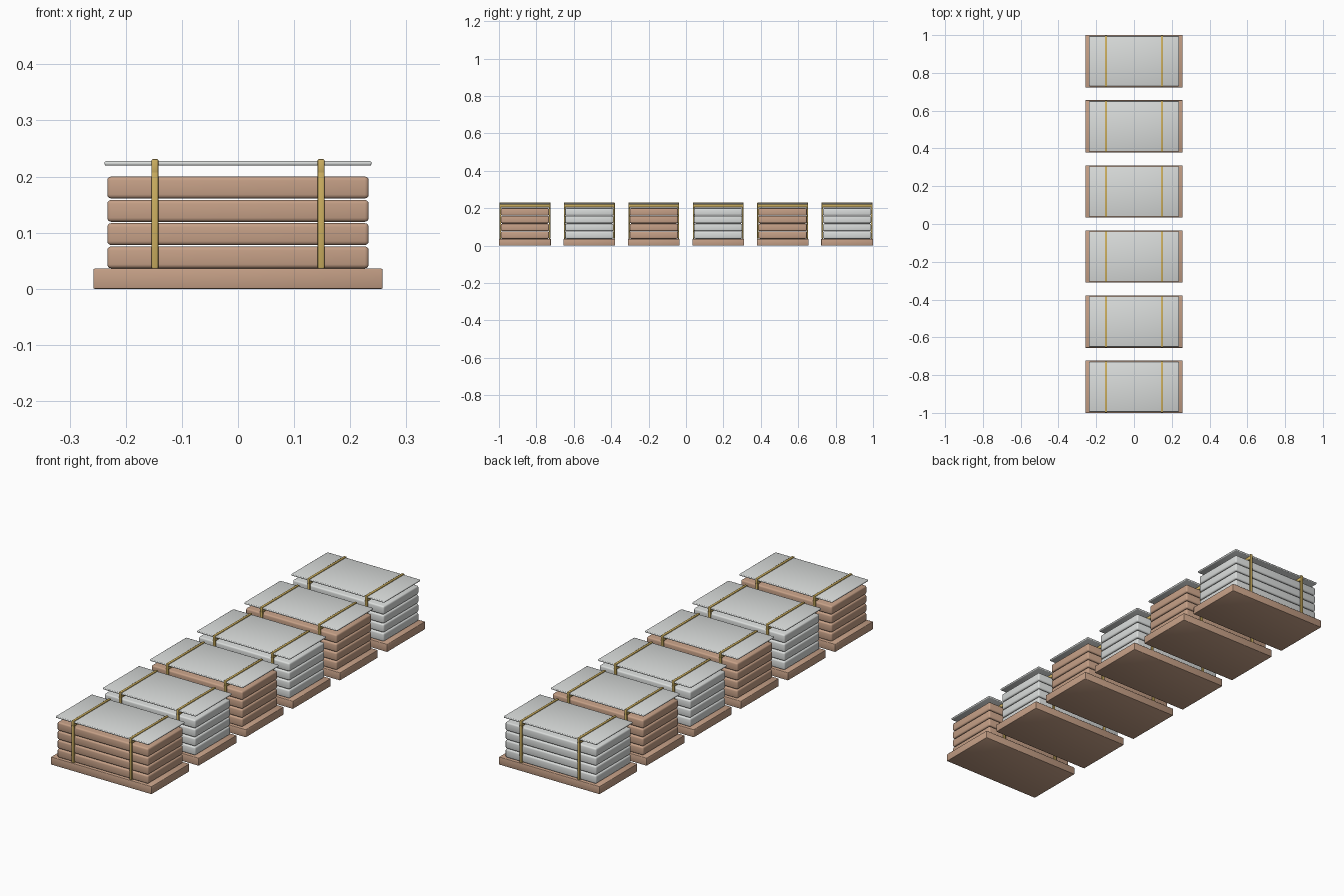
import bpy

cube = bpy.data.objects.get("Cube")
if cube:
    bpy.data.objects.remove(cube, do_unlink=True)


def make_material(name, rgb):
    mat = bpy.data.materials.new(name)
    mat.use_nodes = True
    color = (*rgb, 1.0)
    mat.diffuse_color = color
    mat.node_tree.nodes["Principled BSDF"].inputs["Base Color"].default_value = color
    return mat


TAN = make_material("tan", (0.56, 0.35, 0.24))
WHITE = make_material("pale grey", (0.70, 0.72, 0.71))
GOLD = make_material("strap gold", (0.62, 0.44, 0.12))


def rounded_box(name, center, size, radius, mat, segments=2):
    """Box with rounded edges and fully smooth shading."""
    bpy.ops.mesh.primitive_cube_add(size=1, location=center)
    obj = bpy.context.object
    obj.name = name
    obj.scale = size
    bpy.ops.object.transform_apply(location=False, rotation=False, scale=True)
    obj.data.materials.append(mat)
    bevel = obj.modifiers.new("rounding", "BEVEL")
    bevel.width = radius
    bevel.segments = segments
    bpy.ops.object.shade_smooth()
    return obj


STACKS = 6
SPACING = 0.3446
LAYERS = 4
PALLET_H = 0.036
LAYER_STEP = 0.0415
STRAP_X = 0.148
STRAP_Y = 0.132
STRAP_TOP = 0.231

for i in range(STACKS):
    y = (i - (STACKS - 1) / 2) * SPACING
    bag_mat = WHITE if i % 2 else TAN

    # Base board
    rounded_box(f"pallet_{i}", (0, y, PALLET_H / 2), (0.515, 0.277, PALLET_H),
                0.002, TAN)

    # Stacked bags
    for layer in range(LAYERS):
        z = 0.056 + layer * LAYER_STEP
        rounded_box(f"bag_{i}_{layer}", (0, y, z), (0.466, 0.258, 0.039),
                    0.007, bag_mat, 3)

    # Cover sheet floating above the bags
    rounded_box(f"cover_sheet_{i}", (0, y, 0.2235), (0.476, 0.266, 0.008),
                0.003, WHITE)

    # Straps: an upright on each face, joined by a bar across the top
    for side, sx in (("right", -1), ("left", 1)):
        x = sx * STRAP_X
        rounded_box(f"strap_top_{side}_{i}", (x, y, 0.218),
                    (0.012, 2 * STRAP_Y + 0.008, 0.026), 0.002, GOLD)
        for face, sy in (("front", -1), ("back", 1)):
            rounded_box(f"strap_{face}_{side}_{i}",
                        (x, y + sy * STRAP_Y, (PALLET_H + STRAP_TOP) / 2),
                        (0.012, 0.008, STRAP_TOP - PALLET_H), 0.002, GOLD)
